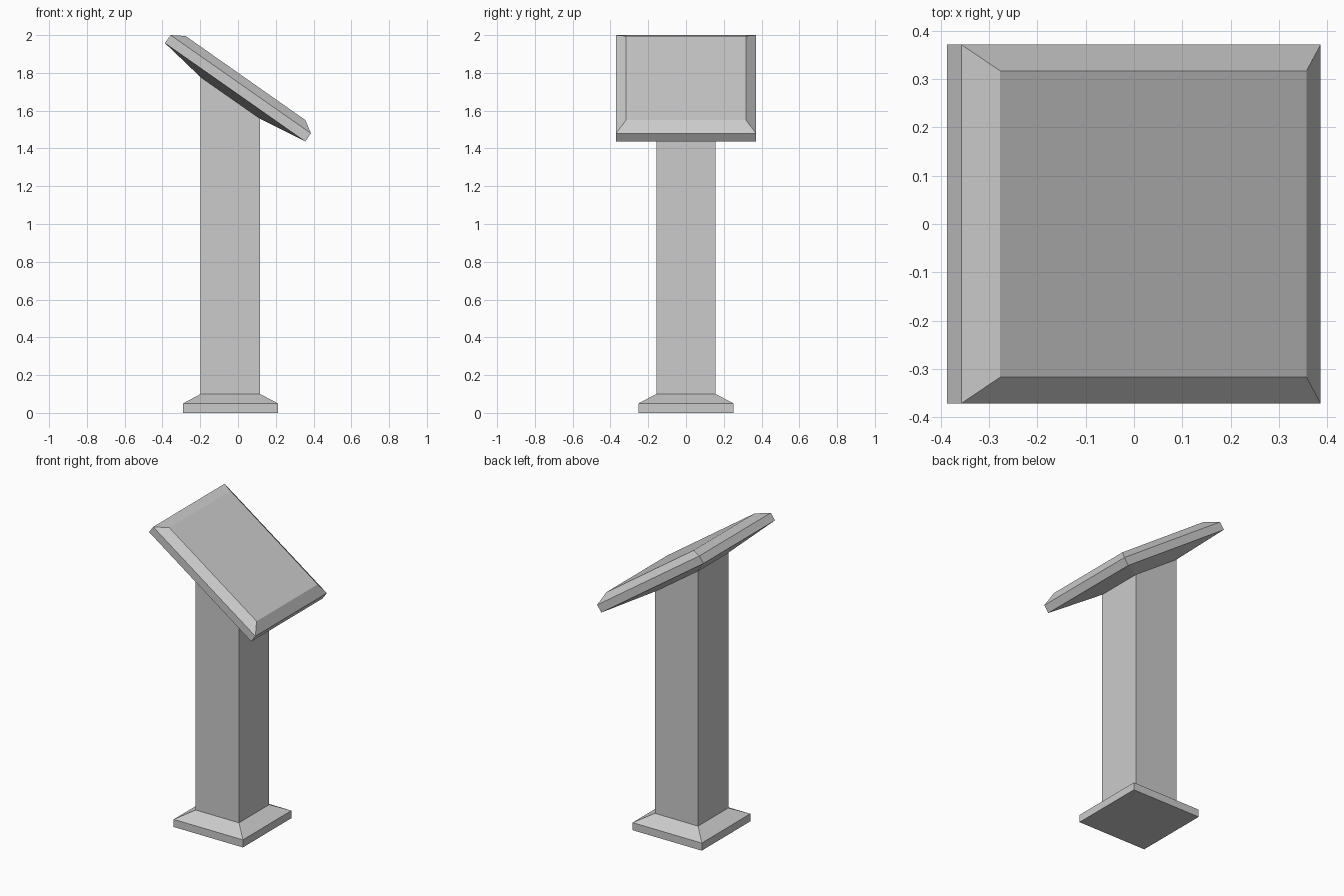
import bpy

if "Cube" in bpy.data.objects:
    bpy.data.objects.remove(bpy.data.objects["Cube"])


def loft(name, rings, cap_bottom=False, cap_top=False):
    """Skin a stack of four-sided rings: (left x, left z, right x, right z, half depth)."""
    verts, faces = [], []
    for xl, zl, xr, zr, d in rings:
        verts += [(xl, -d, zl), (xr, -d, zr), (xr, d, zr), (xl, d, zl)]
    for r in range(len(rings) - 1):
        for i in range(4):
            a, b = r * 4 + i, r * 4 + (i + 1) % 4
            faces.append((a, b, b + 4, a + 4))
    if cap_bottom:
        faces.append((3, 2, 1, 0))
    if cap_top:
        n = len(verts)
        faces.append((n - 4, n - 3, n - 2, n - 1))
    mesh = bpy.data.meshes.new(name)
    mesh.from_pydata(verts, [], faces)
    mesh.update()
    obj = bpy.data.objects.new(name, mesh)
    bpy.context.collection.objects.link(obj)
    return obj


# Shared rings where the parts meet
foot = (-0.198, 0.10, 0.117, 0.10, 0.157)
neck = (-0.198, 1.777, 0.117, 1.557, 0.157)

# Plinth with sloped shoulder
loft("base", [(-0.291, 0.0, 0.212, 0.0, 0.252),
              (-0.291, 0.05, 0.212, 0.05, 0.252),
              foot], cap_bottom=True)

# Square post, cut at the slope of the desk
loft("column", [foot, neck])

# Tilted desk: flared underside, rim, bevelled top
loft("slanted_desk", [neck,
                      (-0.387, 1.958, 0.356, 1.437, 0.371),
                      (-0.357, 2.0, 0.386, 1.480, 0.371),
                      (-0.277, 1.995, 0.357, 1.550, 0.317)], cap_top=True)
